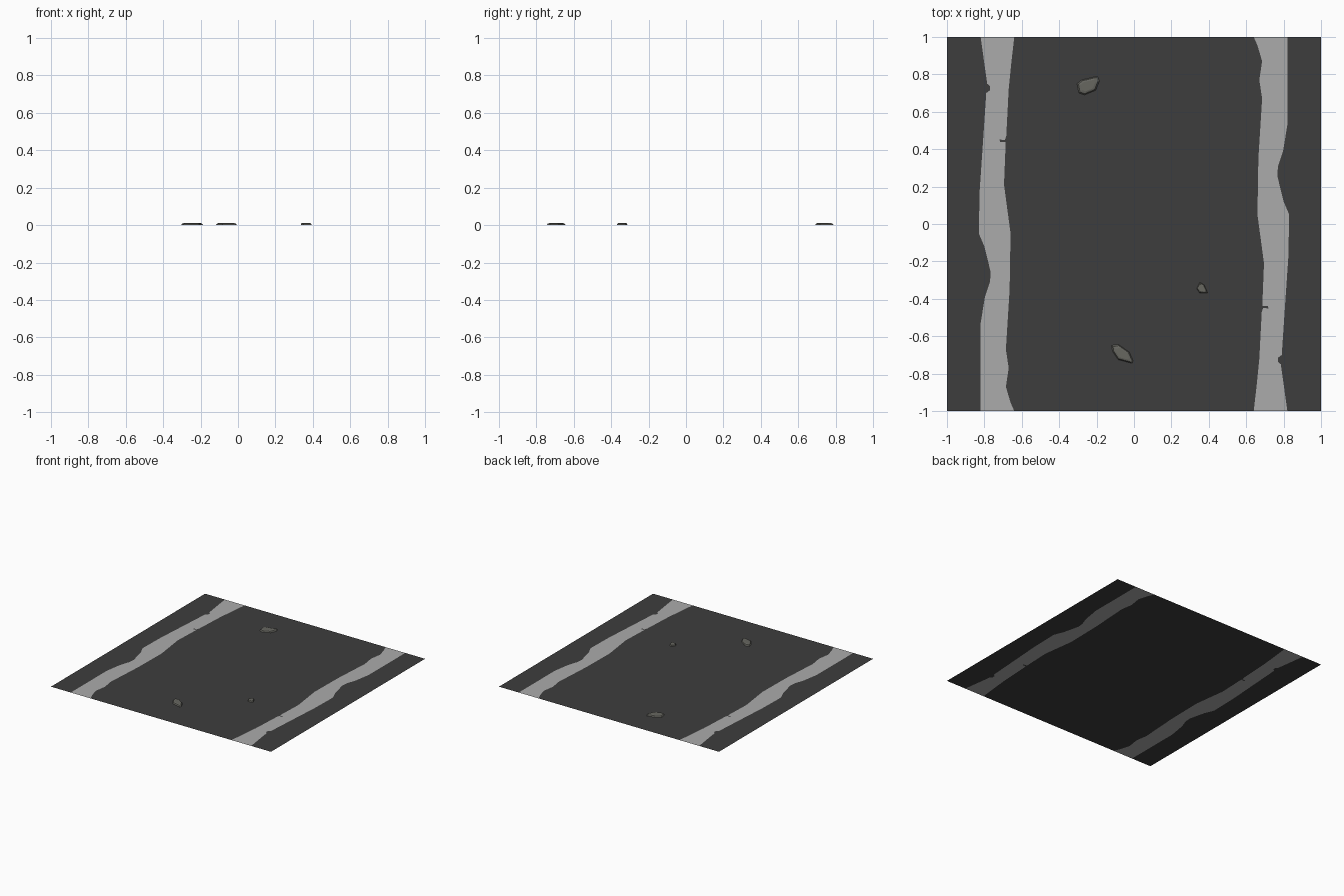
import bpy, bmesh
from mathutils import Vector

if "Cube" in bpy.data.objects:
    bpy.data.objects.remove(bpy.data.objects["Cube"])


def material(name, rgb):
    m = bpy.data.materials.new(name)
    m.diffuse_color = (*rgb, 1.0)
    m.use_nodes = True
    m.node_tree.nodes["Principled BSDF"].inputs["Base Color"].default_value = m.diffuse_color
    return m


asphalt = material("dark asphalt", (0.048, 0.048, 0.048))
paint = material("worn grey paint", (0.41, 0.41, 0.41))
stone = material("grey stone", (0.135, 0.135, 0.118))


def add_object(name, bm, mats):
    mesh = bpy.data.meshes.new(name)
    bm.to_mesh(mesh)
    bm.free()
    for m in mats:
        mesh.materials.append(m)
    ob = bpy.data.objects.new(name, mesh)
    bpy.context.collection.objects.link(ob)
    return ob


# Worn edges of the left stripe, from back to front
outer = [(-.82, 1), (-.785, .75), (-.77, .737), (-.77, .715), (-.79, .70),
         (-.81, .40), (-.825, .18), (-.83, -.05), (-.80, -.12), (-.78, -.20),
         (-.766, -.26), (-.77, -.31), (-.797, -.39), (-.82, -.53), (-.82, -1)]
inner = [(-.64, 1), (-.655, .87), (-.67, .72), (-.683, .47), (-.69, .448),
         (-.72, .452), (-.715, .438), (-.686, .438), (-.695, .21), (-.66, -.05),
         (-.665, -.35), (-.685, -.67), (-.67, -.77), (-.685, -.87),
         (-.66, -.955), (-.64, -1)]

# Road surface: one flat sheet, the right half is the left turned by 180 degrees
bm = bmesh.new()


def verts(points, turn=1):
    return [bm.verts.new((x * turn, y * turn, 0)) for x, y in points]


lo, li = verts(outer), verts(inner)
ro, ri = verts(outer, -1), verts(inner, -1)
edge_l = verts([(-1, 1), (-1, -1)])
edge_r = verts([(-1, 1), (-1, -1)], -1)
regions = [(edge_l + lo[::-1], 0), (lo + li[::-1], 1), (li + ri, 0),
           (ro + ri[::-1], 1), (edge_r + ro[::-1], 0)]
for loop, index in regions:
    face = bm.faces.new(loop)
    face.material_index = index
    face.normal_update()
    if face.normal.z < 0:
        face.normal_flip()
bmesh.ops.triangulate(bm, faces=bm.faces[:])
add_object("road_surface", bm, [asphalt, paint])


# Flat chipped stones: outline raised in two tapering rings
def make_stone(name, outline):
    bm = bmesh.new()
    c = sum((Vector(p) for p in outline), Vector((0, 0))) / len(outline)
    rings = []
    for scale, z in ((1, 0), (.86, .009), (.62, .012)):
        pts = [c + (Vector(p) - c) * scale for p in outline]
        rings.append([bm.verts.new((p.x, p.y, z)) for p in pts])
    n = len(outline)
    for a, b in zip(rings, rings[1:]):
        for i in range(n):
            j = (i + 1) % n
            bm.faces.new((a[i], a[j], b[j], b[i]))
    bm.faces.new(rings[-1])
    bmesh.ops.recalc_face_normals(bm, faces=bm.faces[:])
    # open base: make sure the cap looks up
    bm.faces.ensure_lookup_table()
    if bm.faces[-1].normal.z < 0:
        bmesh.ops.reverse_faces(bm, faces=bm.faces[:])
    add_object(name, bm, [stone])


make_stone("large_stone", [(-.305, .75), (-.295, .70), (-.265, .69), (-.205, .715),
                           (-.185, .765), (-.195, .79), (-.28, .77)])
make_stone("long_stone", [(-.12, -.65), (-.115, -.68), (-.085, -.725), (-.01, -.745),
                          (-.005, -.73), (-.025, -.685), (-.085, -.643)])
make_stone("small_stone", [(.335, -.345), (.35, -.368), (.395, -.37),
                           (.375, -.325), (.352, -.312)])
